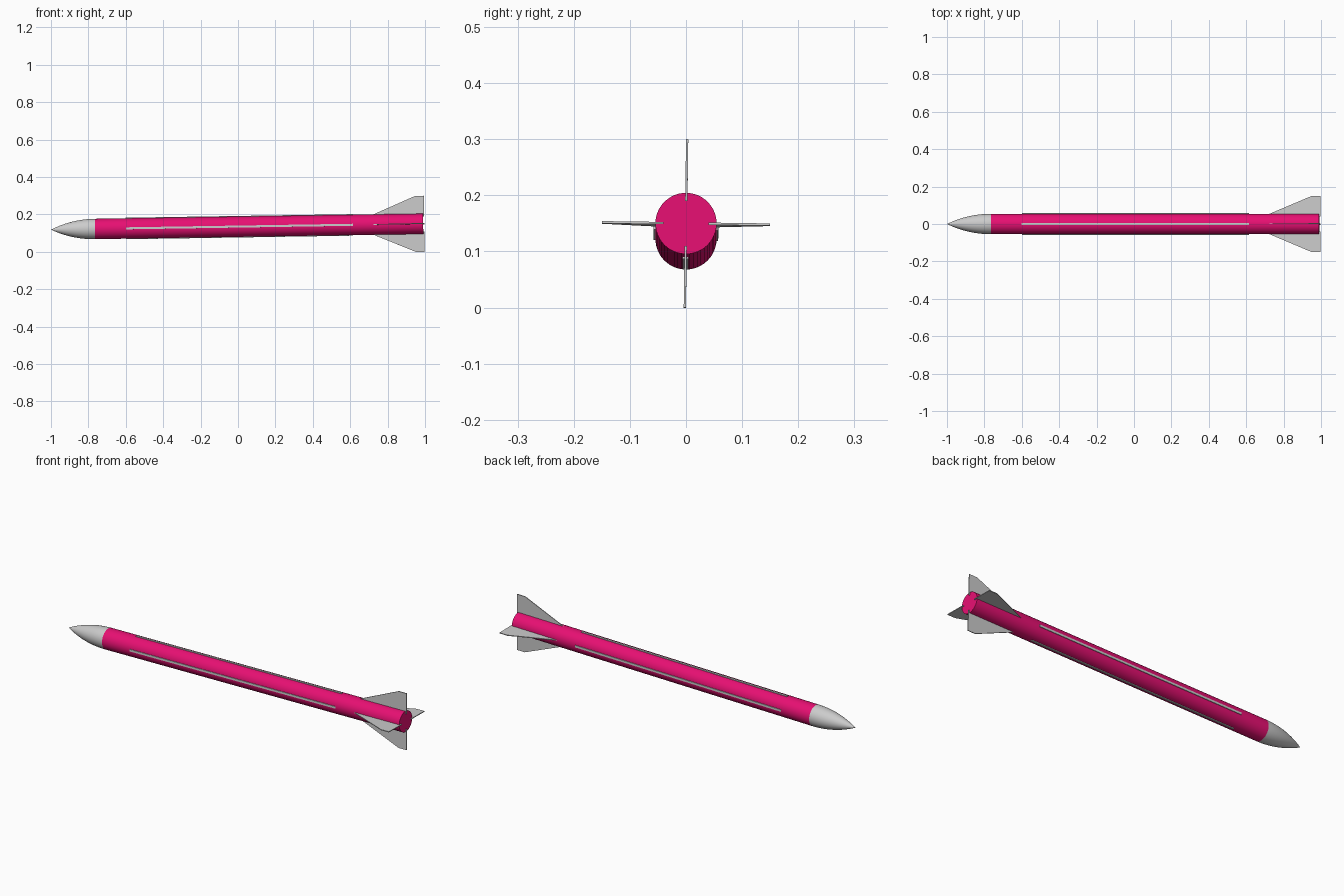
import bpy, bmesh, math
from mathutils import Matrix, Vector

if "Cube" in bpy.data.objects:
    bpy.data.objects.remove(bpy.data.objects["Cube"])

R = 0.0545      # body radius
SIDES = 48
# Whole missile: origin at the tail centre, nose slightly down and a hint of roll
POSE = (Matrix.Translation((0.99, 0, 0.15))
        @ Matrix.Rotation(math.radians(-0.9), 4, 'Y')
        @ Matrix.Rotation(math.radians(-0.8), 4, 'X'))

pink = bpy.data.materials.new("pink_paint")
pink.diffuse_color = (0.8, 0.005, 0.17, 1)
pink.use_nodes = True
pink.node_tree.nodes["Principled BSDF"].inputs["Base Color"].default_value = pink.diffuse_color


def finish(name, bm, smooth=False, mat=None):
    bmesh.ops.recalc_face_normals(bm, faces=bm.faces)
    bm.transform(POSE)
    me = bpy.data.meshes.new(name)
    bm.to_mesh(me)
    bm.free()
    ob = bpy.data.objects.new(name, me)
    bpy.context.collection.objects.link(ob)
    if mat:
        me.materials.append(mat)
    if smooth:
        bpy.ops.object.select_all(action='DESELECT')
        ob.select_set(True)
        bpy.context.view_layer.objects.active = ob
        bpy.ops.object.shade_smooth_by_angle(angle=math.radians(30))
    return ob


def lathe(name, profile, mat=None):
    """Revolve (x, radius) points around the x axis."""
    bm = bmesh.new()
    verts = [bm.verts.new((x, 0, r)) for x, r in profile]
    edges = [bm.edges.new(pair) for pair in zip(verts, verts[1:])]
    bmesh.ops.spin(bm, geom=verts + edges, cent=(0, 0, 0), axis=(1, 0, 0),
                   angle=math.tau, steps=SIDES, use_duplicate=False)
    bmesh.ops.remove_doubles(bm, verts=bm.verts, dist=1e-5)
    return finish(name, bm, True, mat)


def plate(name, outline, thickness, turn):
    """Flat plate from (x, radial) outline, turned around the x axis."""
    bm = bmesh.new()
    face = bm.faces.new([bm.verts.new((x, -thickness / 2, z)) for x, z in outline])
    ext = bmesh.ops.extrude_face_region(bm, geom=[face])
    bmesh.ops.translate(bm, vec=Vector((0, thickness, 0)),
                        verts=[g for g in ext["geom"] if isinstance(g, bmesh.types.BMVert)])
    bm.transform(Matrix.Rotation(turn, 4, 'X'))
    return finish(name, bm)


# Body tube with closed ends
NOSE = -1.755
lathe("body_tube", [(0, 0), (0, R), (NOSE, R), (NOSE, 0)], pink)

# Ogive nose cone
length = 1.99 + NOSE
rho = (R * R + length * length) / (2 * R)
ogive = []
for i in range(17):
    d = length * i / 16
    ogive.append((NOSE - d, max(0, math.sqrt(rho * rho - d * d) + R - rho)))
lathe("nose_cone", [(NOSE, 0)] + ogive)

# Four tail fins and four long side rails
fin = [(-0.30, 0.04), (-0.04, 0.15), (0.006, 0.15), (0.006, 0.04)]
rail = [(-1.59, 0.045), (-1.59, R + 0.003), (-0.375, R + 0.003), (-0.375, 0.045)]
for i, side in enumerate(("top", "left", "bottom", "right")):
    plate("tail_fin_" + side, fin, 0.004, i * math.pi / 2)
    plate("rail_" + side, rail, 0.011, i * math.pi / 2)
